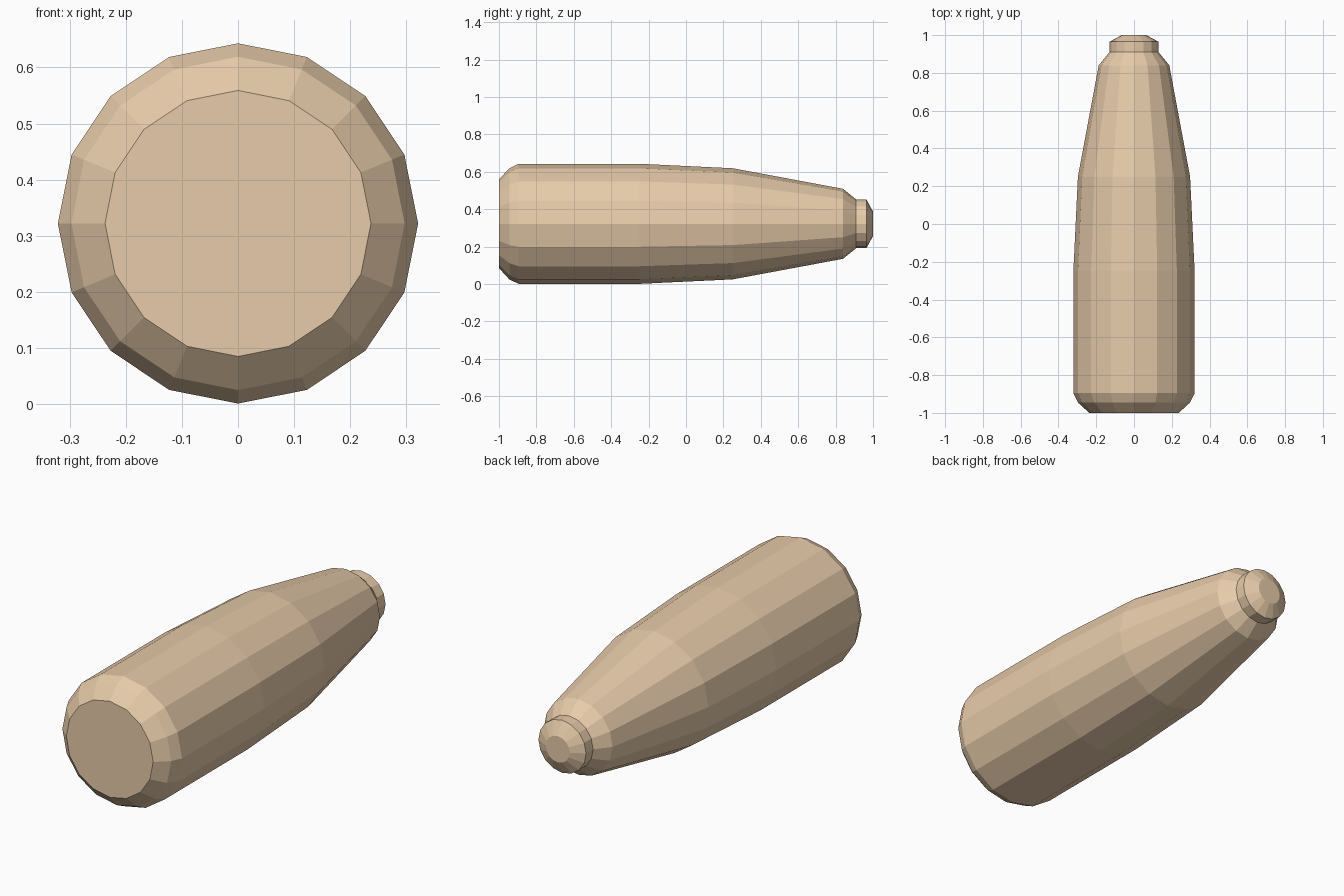
import bpy, bmesh, math

if "Cube" in bpy.data.objects:
    bpy.data.objects.remove(bpy.data.objects["Cube"])

SIDES = 16
CENTRE_Z = 0.322

# Profile along the length: (y, radius)
PROFILE = [
    (-1.0, 0.237), (-0.945, 0.297), (-0.895, 0.321),   # rounded base
    (-0.25, 0.321), (0.25, 0.297), (0.84, 0.187),      # tapering body
    (0.91, 0.13), (0.965, 0.13), (1.0, 0.065),         # shoulder, neck and tip
]

bm = bmesh.new()
rings = []
for y, r in PROFILE:
    angles = [math.tau * i / SIDES for i in range(SIDES)]
    rings.append([bm.verts.new((r * math.cos(a), y, CENTRE_Z + r * math.sin(a)))
                  for a in angles])

# Walls between neighbouring rings
for a, b in zip(rings, rings[1:]):
    for i in range(SIDES):
        j = (i + 1) % SIDES
        bm.faces.new((a[i], b[i], b[j], a[j]))

# Flat end caps
bm.faces.new(rings[0])
bm.faces.new(rings[-1])
bmesh.ops.recalc_face_normals(bm, faces=bm.faces)

mesh = bpy.data.meshes.new("bottle_body")
bm.to_mesh(mesh)
bm.free()

body = bpy.data.objects.new("bottle_body", mesh)
bpy.context.collection.objects.link(body)

tan = bpy.data.materials.new("tan")
tan.diffuse_color = (0.8, 0.6, 0.4, 1)
tan.use_nodes = True
tan.node_tree.nodes["Principled BSDF"].inputs["Base Color"].default_value = tan.diffuse_color
mesh.materials.append(tan)
